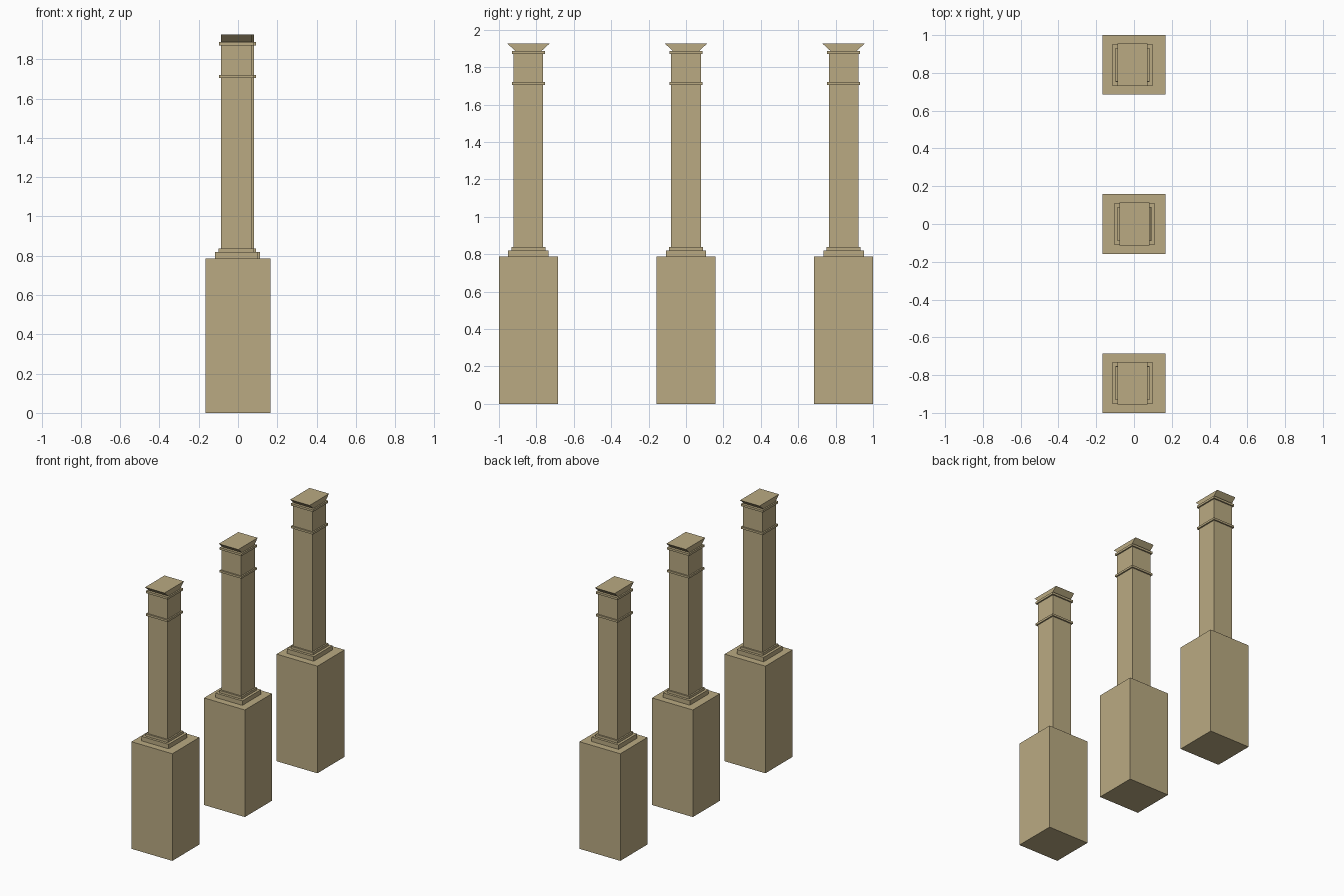
import bpy, bmesh

if "Cube" in bpy.data.objects:
    bpy.data.objects.remove(bpy.data.objects["Cube"])

stone = bpy.data.materials.new("tan stone")
stone.diffuse_color = (0.49, 0.402, 0.223, 1)
stone.use_nodes = True
stone.node_tree.nodes["Principled BSDF"].inputs["Base Color"].default_value = stone.diffuse_color


def block(name, cx, cy, z0, z1, bottom, top=None):
    """Box or taper: bottom/top are (half x, half y)."""
    top = top or bottom
    bm = bmesh.new()
    bmesh.ops.create_cube(bm, size=2)
    for v in bm.verts:
        hx, hy = top if v.co.z > 0 else bottom
        v.co = (cx + v.co.x * hx, cy + v.co.y * hy, z1 if v.co.z > 0 else z0)
    me = bpy.data.meshes.new(name)
    bm.to_mesh(me)
    bm.free()
    me.materials.append(stone)
    ob = bpy.data.objects.new(name, me)
    bpy.context.collection.objects.link(ob)
    return ob


# three posts in a row; outer shafts sit slightly off the pedestal centre
for tag, y, dx in (("front", -0.8425, -0.008), ("middle", 0, 0.002), ("back", 0.8425, -0.008)):
    # pedestal
    block(tag + "_pedestal", 0, y, 0, 0.787, (0.166, 0.1575))
    # stepped foot
    block(tag + "_foot_lower", dx, y, 0.787, 0.82, (0.109, 0.108))
    block(tag + "_foot_upper", dx, y, 0.82, 0.838, (0.09, 0.09))
    # shaft
    block(tag + "_shaft", dx, y, 0.838, 1.872, (0.079, 0.079))
    # raised bands
    block(tag + "_neck_band", dx, y, 1.705, 1.72, (0.089, 0.089))
    block(tag + "_top_band", dx, y, 1.871, 1.887, (0.089, 0.089))
    # cap flaring outward along y only
    block(tag + "_cap", dx, y, 1.887, 1.926, (0.079, 0.07), (0.079, 0.113))
